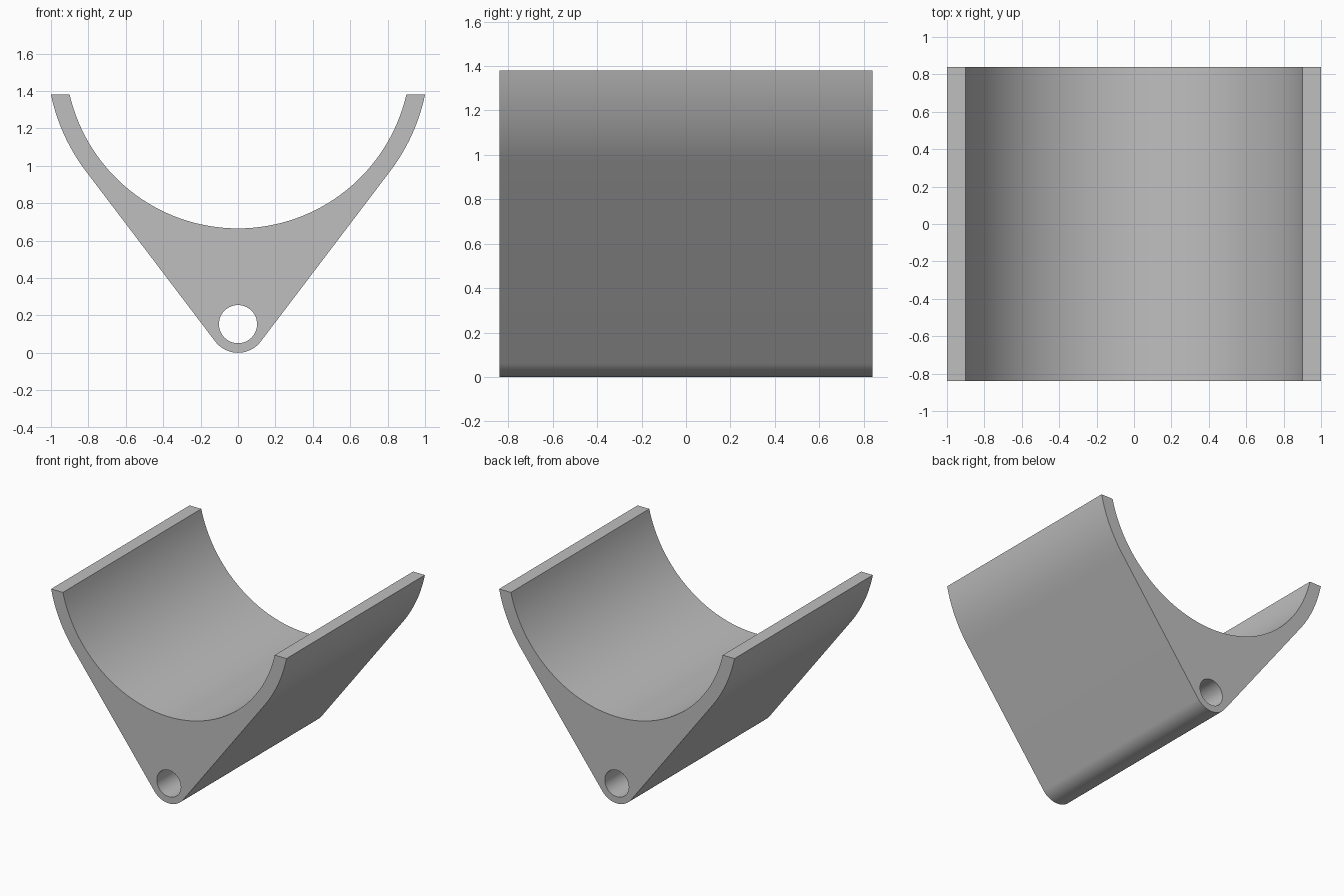
import bpy
import bmesh
from math import sin, cos, asin, atan2, hypot, pi, radians
from mathutils import Vector

cube = bpy.data.objects.get("Cube")
if cube:
    bpy.data.objects.remove(cube, do_unlink=True)

HALF_DEPTH = 0.84
TOP = 1.38
CRADLE_Z, CRADLE_R = 1.589, 0.924    # large arc centre height and inner radius
BOSS_R, HOLE_R = 0.153, 0.102        # rounded foot and its bore
OUTER_R = hypot(1.0, CRADLE_Z - TOP)


def arc(cz, r, start, end, steps):
    """Points along an arc centred on x = 0, in the front plane."""
    angles = [start + (end - start) * i / steps for i in range(steps + 1)]
    return [(r * cos(a), cz + r * sin(a)) for a in angles]


# Straight flanks are tangent to both the outer arc and the foot
flank = -asin((OUTER_R - BOSS_R) / (CRADLE_Z - BOSS_R))
rim_out = atan2(TOP - CRADLE_Z, 1.0)
rim_in = -asin((CRADLE_Z - TOP) / CRADLE_R)

outline = (arc(CRADLE_Z, CRADLE_R, rim_in, -pi - rim_in, 64)
           + arc(CRADLE_Z, OUTER_R, -pi - rim_out, -pi - flank, 14)
           + arc(BOSS_R, BOSS_R, -pi - flank, flank, 24)
           + arc(CRADLE_Z, OUTER_R, flank, rim_out, 14))
bore = arc(BOSS_R, HOLE_R, 0, 2 * pi, 48)[:-1]

# Profile with a bore, filled and extruded along y
bm = bmesh.new()
edges = []
for loop in (outline, bore):
    verts = [bm.verts.new((x, -HALF_DEPTH, z)) for x, z in loop]
    edges += [bm.edges.new((a, b)) for a, b in zip(verts, verts[1:] + verts[:1])]
bmesh.ops.triangle_fill(bm, edges=edges, use_beauty=True, normal=Vector((0, -1, 0)))
extruded = bmesh.ops.extrude_face_region(bm, geom=bm.faces[:], use_keep_orig=True)
back = [g for g in extruded["geom"] if isinstance(g, bmesh.types.BMVert)]
bmesh.ops.translate(bm, verts=back, vec=(0, 2 * HALF_DEPTH, 0))
bmesh.ops.recalc_face_normals(bm, faces=bm.faces[:])

mesh = bpy.data.meshes.new("cradle_bracket")
bm.to_mesh(mesh)
bm.free()
bracket = bpy.data.objects.new("cradle_bracket", mesh)
bpy.context.collection.objects.link(bracket)

# Single grey finish
grey = bpy.data.materials.new("plain_grey")
grey.use_nodes = True
colour = (0.52, 0.52, 0.52, 1)
grey.diffuse_color = colour
grey.node_tree.nodes["Principled BSDF"].inputs["Base Color"].default_value = colour
mesh.materials.append(grey)

# Smooth curved walls, crisp rims and end faces
bpy.ops.object.select_all(action="DESELECT")
bracket.select_set(True)
bpy.context.view_layer.objects.active = bracket
bpy.ops.object.shade_smooth_by_angle(angle=radians(30))
